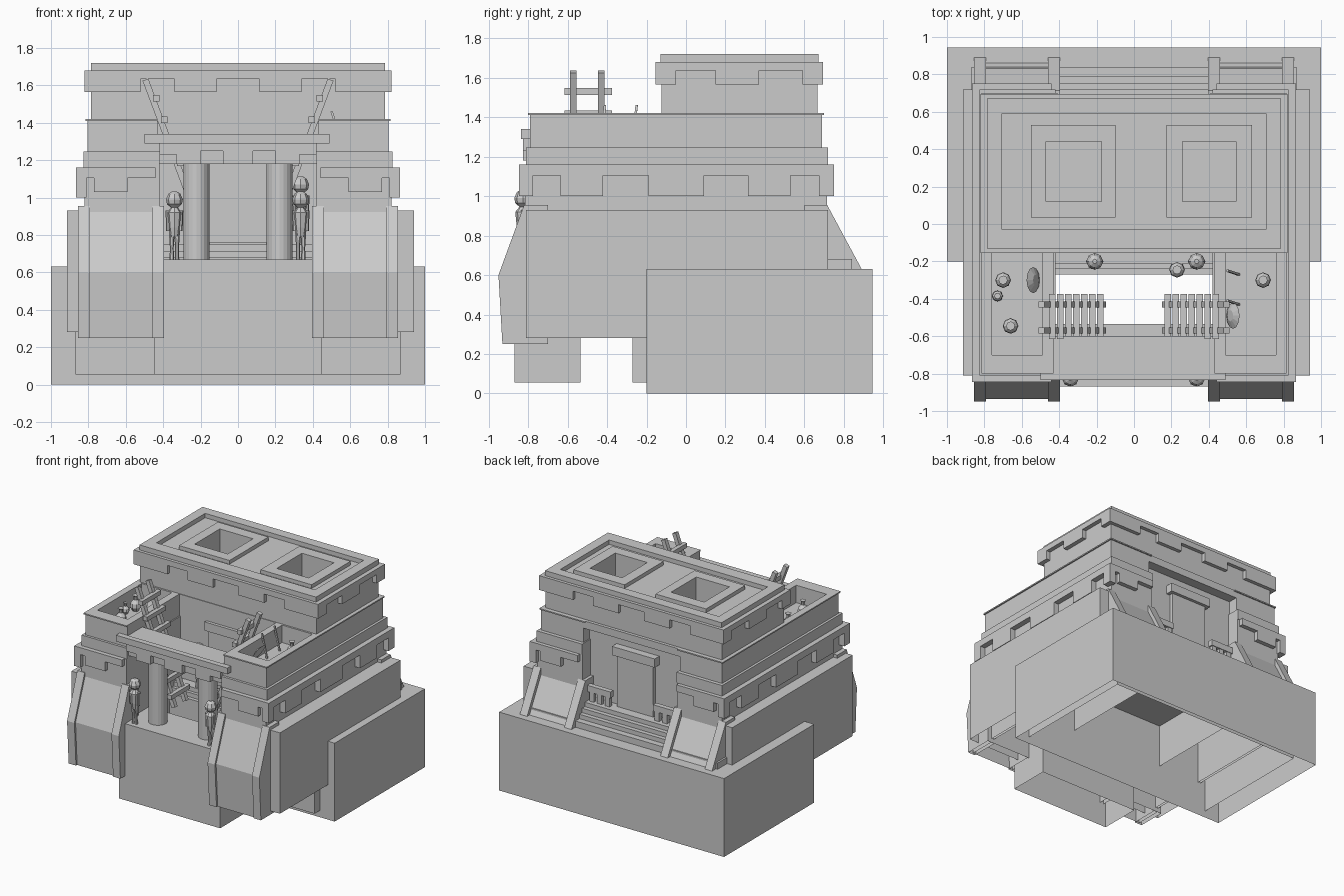
import bpy, bmesh, math
from mathutils import Vector

if "Cube" in bpy.data.objects:
    bpy.data.objects.remove(bpy.data.objects["Cube"])


def mesh(name, verts, faces):
    me = bpy.data.meshes.new(name)
    me.from_pydata(verts, [], faces)
    bm = bmesh.new()
    bm.from_mesh(me)
    bmesh.ops.recalc_face_normals(bm, faces=bm.faces)
    bm.to_mesh(me)
    bm.free()
    ob = bpy.data.objects.new(name, me)
    bpy.context.collection.objects.link(ob)
    return ob


def prism(name, pts, axis, a0, a1, skip=()):
    """Extrude a 2D (u, z) outline along axis 'x' or 'y', leaving out the listed sides."""
    n = len(pts)
    put = (lambda a, p: (a, p[0], p[1])) if axis == 'x' else (lambda a, p: (p[0], a, p[1]))
    v = [put(a, p) for a in sorted((a0, a1)) for p in pts]
    f = [list(range(n)), list(range(n, 2 * n))]
    f += [[i, (i + 1) % n, n + (i + 1) % n, n + i] for i in range(n) if i not in skip]
    return mesh(name, v, f)


def box(name, x0, x1, y0, y1, z0, z1, open_bottom=False):
    return prism(name, [(y0, z0), (y1, z0), (y1, z1), (y0, z1)], 'x', x0, x1, (0,) if open_bottom else ())


def frame(name, x0, x1, y0, y1, z0, z1, hx0, hx1, hy0, hy1):
    """Rectangular slab with a rectangular hole."""
    rings = [[(a, c, z), (b, c, z), (b, d, z), (a, d, z)]
             for a, b, c, d in ((x0, x1, y0, y1), (hx0, hx1, hy0, hy1)) for z in (z0, z1)]
    f = []
    for i in range(4):
        j = (i + 1) % 4
        for p, q in ((0, 1), (1, 3), (3, 2), (2, 0)):
            f.append([4 * p + i, 4 * p + j, 4 * q + j, 4 * q + i])
    return mesh(name, sum(rings, []), f)


def meander(name, axis, cuts, a0, a1, zlo, zmid, ztop):
    """Band whose lower edge alternates tooth / gap at the given cuts."""
    pts = [(cuts[-1], ztop), (cuts[0], ztop)]
    for i in range(len(cuts) - 1):
        z = zmid if i % 2 else zlo
        pts += [(cuts[i], z), (cuts[i + 1], z)]
    return prism(name, pts, axis, a0, a1)


def lathe(name, x, y, z, prof, n=8):
    v, f = [], []
    for r, h in prof:
        v += [(x + r * math.cos(2 * math.pi * k / n), y + r * math.sin(2 * math.pi * k / n), z + h) for k in range(n)]
    m = len(prof)
    for i in range(m - 1):
        f += [[i * n + k, i * n + (k + 1) % n, (i + 1) * n + (k + 1) % n, (i + 1) * n + k] for k in range(n)]
    f += [list(range(n)), list(range((m - 1) * n, m * n))]
    return mesh(name, v, f)


def bar(name, p, q, w):
    """Square bar from p to q."""
    p, q = Vector(p), Vector(q)
    d = (q - p).normalized()
    s = d.cross(Vector((0, 1, 0)) if abs(d.y) < .9 else Vector((0, 0, 1))).normalized()
    t = d.cross(s)
    v = [e + (s * a + t * b) * w / 2 for e in (p, q) for a, b in ((-1, -1), (1, -1), (1, 1), (-1, 1))]
    return mesh(name, v, [[0, 1, 2, 3], [4, 5, 6, 7]] + [[i, (i + 1) % 4, 4 + (i + 1) % 4, 4 + i] for i in range(4)])


# Base and floors
box("base_block", -1, 1, -.2, .945, 0, .63, True)
box("rear_floor", -.87, .87, -.27, .84, .055, .68, True)
box("front_floor", -.45, .45, -.87, -.535, .055, .67, True)
box("inner_step_low", -.42, .42, -.24, .0, .67, .715)
box("inner_step_high", -.42, .42, -.215, .0, .67, .75)
for i in range(3):
    box("back_step", -.42, .42, .55, .79 - .035 * i, .66, .715 + .035 * i)

# Central hall with doors front and back, back wall set in under an eave
box("hall", -.44, .44, -.13, .61, .66, 1.42)
box("back_eave", -.44, .44, .58, .69, 1.36, 1.42)
for y0, y1 in ((-.155, -.12), (.60, .67)):
    box("door_lintel", -.19, .19, y0, y1, 1.2, 1.27)
    box("door", -.16, .16, y0 + .015, y1 - .025, .76, 1.2)

front_prof = [(-.7, .25), (-.93, .25), (-.95, .6), (-.82, .955), (-.7, .955)]
back_prof = [(.6, .25), (.89, .25), (.89, .63), (.715, .955), (.6, .955)]
for s in (-1, 1):
    # Wing walls and stacked mouldings
    box("wing", s * .42, s * .82, -.815, .715, .28, 1.16, True)
    box("wing_moulding", s * .42, s * .825, -.81, .72, 1.16, 1.245)
    box("wing_upper", s * .43, s * .805, -.79, .69, 1.2, 1.28)
    box("wing_rear_upper", s * .43, s * .805, -.13, .69, 1.28, 1.42)
    xs = sorted((s * .43, s * .805))
    hx = sorted((s * .49, s * .76))
    frame("terrace_parapet", *xs, -.79, -.12, 1.26, 1.41, *hx, -.70, -.14)
    xs = sorted((s * .43, s * .815))
    frame("parapet_lip", *xs, -.80, -.12, 1.41, 1.42, *hx, -.70, -.14)
    box("rear_lip", s * .41, s * .815, -.12, .70, 1.41, 1.42)
    box("side_panel", s * .8, (.94 if s > 0 else -.915), -.81, .72, .28, .93, True)
    # Stepped frieze on the three outer sides
    cuts = [s * u for u in (.865, .82, .77, .59, .44)]
    meander("frieze_front", 'y', cuts, -.845, -.8, 1.03, 1.105, 1.16)
    meander("frieze_back", 'y', cuts, .7, .75, 1.03, 1.105, 1.16)
    cuts = [-.845, -.775, -.635, -.42, -.19, .09, .315, .53, .675, .75]
    meander("frieze_side", 'x', cuts, s * .81, s * .865, 1.0, 1.105, 1.16)
    # Sloped buttresses with raised edge rails
    for nm, prof, d in (("front", front_prof, .015), ("back", back_prof, -.03)):
        inset = [prof[0]] + [(p[0] + d, p[1] - .005 * (p[1] > .9)) for p in prof[1:4]] + [prof[4]]
        prism(nm + "_buttress", inset, 'x', s * .43, s * .82, (0,))
        for a, b in ((.395, .46), (.79, .855)):
            prism(nm + "_buttress_rail", prof, 'x', s * a, s * b, (0,))
    # Back bench
    box("bench_top", s * .19, s * .41, .65, .69, .86, .91)
    for k in range(3):
        box("bench_leg", s * (.2 + .07 * k), s * (.24 + .07 * k), .655, .685, .78, .86)
    # Porch columns
    lathe("porch_column", s * .222, -.7, .67, [(.07, 0), (.07, .51)], 20)
    # Ladders
    for y in (-.57, -.43):
        bar("ladder_rail", (s * .495, y, 1.63), (s * .165, y, .75), .033)
    for k in range(7):
        x = .45 - .043 * k
        z = 1.65 - (.495 - x) * .88 / .33
        bar("ladder_rung", (s * (x - .012), -.615, z), (s * (x - .012), -.375, z), .035)

# Porch beam
box("porch_beam", -.5, .49, -.835, -.79, 1.29, 1.34)
box("porch_beam_body", -.44, .44, -.79, -.6, 1.18, 1.335)
meander("porch_frieze", 'y', [-.42, -.33, -.2, -.08, .08, .2, .33, .42][1:-1], -.825, -.78, 1.18, 1.25, 1.3)
for s in (-1, 1):
    box("porch_frieze_end", s * .33, s * .42, -.825, -.78, 1.23, 1.3)

# Upper storey with skylight wells
frame("upper_walls", -.785, .785, -.125, .665, 1.42, 1.66, -.705, .705, -.03, .59)
frame("roof_cap", -.785, .785, -.13, .67, 1.66, 1.72, -.705, .705, -.03, .59)
cuts = [-.82, -.52, -.33, -.12, .12, .33, .52, .82]
cuts = [-.82, -.52, -.34, -.115, .115, .34, .52, .82]
for y0, y1 in ((-.155, -.11), (.65, .695)):
    meander("upper_frieze", 'y', cuts, y0, y1, 1.565, 1.635, 1.68)
for x0, x1 in ((-.82, -.77), (.77, .82)):
    meander("upper_frieze_side", 'x', [-.155, -.05, .15, .37, .59, .695], x0, x1, 1.565, 1.635, 1.68)
frame("roof_left", -.71, .03, -.04, .6, 1.42, 1.685, -.47, -.175, .12, .44)
frame("roof_right", .03, .71, -.04, .6, 1.42, 1.685, .26, .545, .12, .44)
frame("skylight_left", -.55, -.10, .035, .53, 1.68, 1.715, -.47, -.175, .12, .44)
frame("skylight_right", .175, .63, .035, .53, 1.68, 1.715, .26, .545, .12, .44)

# Pots on terraces and floor
POT = [(.022, 0), (.042, .035), (.038, .065), (.015, .09), (.015, .115), (.024, .125)]
for x, y, z, k in ((-.7, -.3, 1.28, 1), (-.73, -.385, 1.28, .7), (-.66, -.545, 1.28, 1),
                   (.69, -.3, 1.28, 1), (.23, -.295, 1.28, 1)):
    if x == .23:
        y, z = -.245, .7
    lathe("pot", x, y, z, [(r * k, h * k) for r, h in POT])

# Leaning shields and sticks
for x, y in ((-.535, -.3), (.525, -.49)):
    o = lathe("shield", 0, 0, 0, [(.07, -.005), (.03, .012)], 12)
    o.location = (x, y, 1.35)
    o.rotation_euler = (0, math.radians(-60 if x > 0 else 60), 0)
for y in (-.25, -.41):
    bar("stick", (.56, y - .02, 1.28), (.5, y, 1.46), .012)

# Guards: legs, tunic, arms, head
for x, y, z in ((-.34, -.825, .67), (.335, -.825, .67), (.335, -.2, .75), (-.21, -.2, .75)):
    for d in (-.014, .014):
        lathe("guard_leg", x + d, y, z, [(.012, 0), (.01, .06), (.016, .15)], 6)
        lathe("guard_arm", x + d * 2.4, y, z + .15, [(.01, 0), (.014, .11)], 6)
    lathe("guard_tunic", x, y, z + .12, [(.022, 0), (.032, .05), (.04, .13), (.015, .16)], 8)
    lathe("guard_head", x, y, z + .275, [(.018, 0), (.04, .02), (.045, .045), (.032, .075), (.012, .088)], 8)
